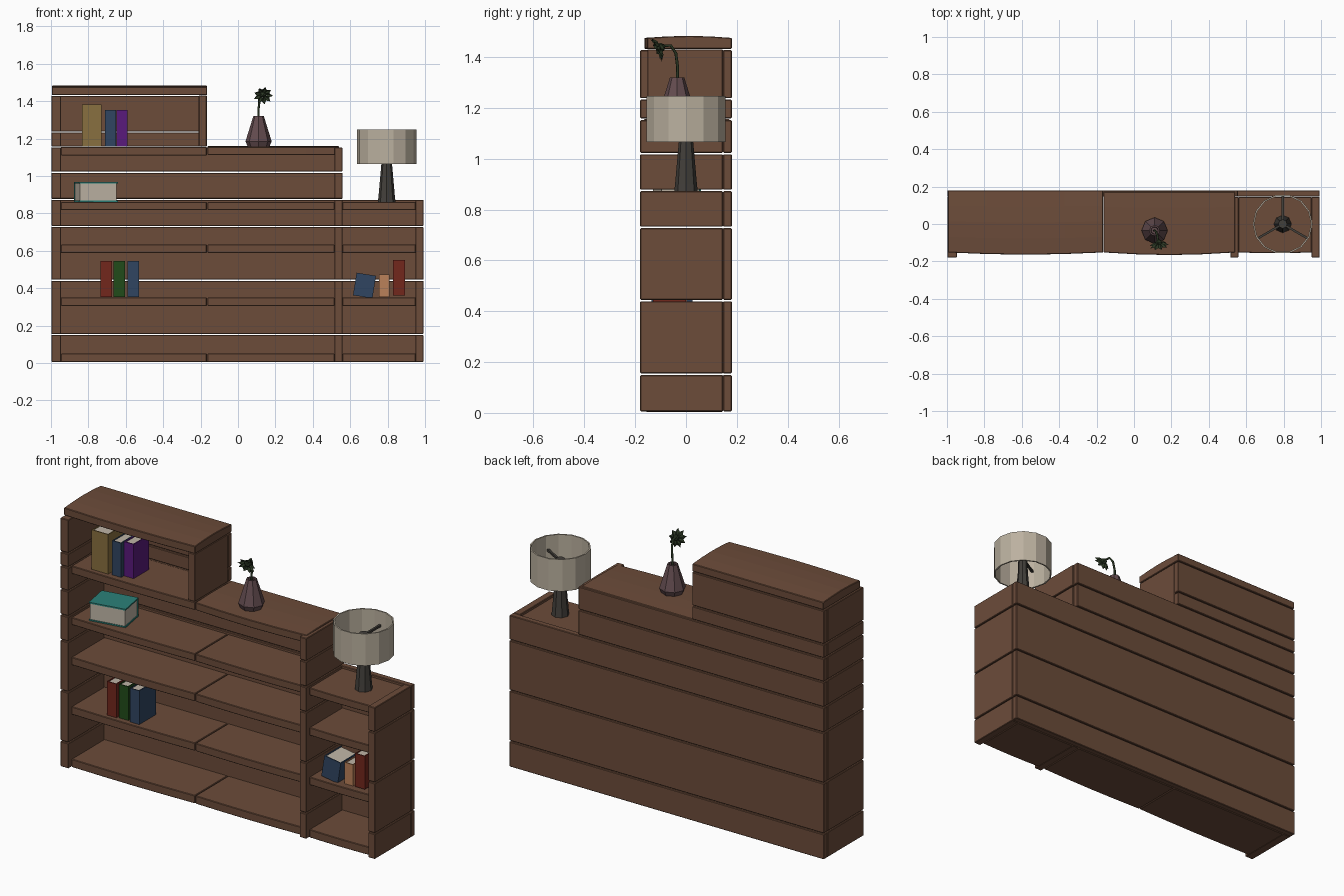
import bpy, bmesh
from math import sin, cos, pi, radians
from mathutils import Vector, Matrix

if "Cube" in bpy.data.objects:
    bpy.data.objects.remove(bpy.data.objects["Cube"])

def mat(name, r, g, b):
    m = bpy.data.materials.new(name)
    m.diffuse_color = (r, g, b, 1)
    m.use_nodes = True
    m.node_tree.nodes["Principled BSDF"].inputs["Base Color"].default_value = m.diffuse_color
    return m

WOOD = mat("wood", .15, .072, .042)
PAPER = mat("paper", .52, .46, .38)
SHADE = mat("shade_fabric", .5, .44, .35)
METAL = mat("dark_metal", .055, .05, .043)
VASE = mat("vase_clay", .125, .072, .078)
PLANT = mat("plant", .025, .04, .018)
RED = mat("red", .17, .02, .012)
GREEN = mat("green", .015, .07, .01)
BLUE = mat("blue", .03, .06, .12)
PURPLE = mat("purple", .1, .01, .2)
YELLOW = mat("yellow", .25, .16, .05)
ORANGE = mat("orange", .5, .22, .1)
TEAL = mat("teal", .025, .22, .19)

def finish(name, bm, *mats):
    bmesh.ops.recalc_face_normals(bm, faces=bm.faces)
    me = bpy.data.meshes.new(name)
    bm.to_mesh(me)
    bm.free()
    ob = bpy.data.objects.new(name, me)
    bpy.context.collection.objects.link(ob)
    for m in mats:
        me.materials.append(m)
    return ob

def add_box(bm, lo, hi, index=0):
    lo, hi = Vector(lo), Vector(hi)
    m = Matrix.Translation((lo + hi) / 2) @ Matrix.Diagonal((*(hi - lo), 1))
    vs = bmesh.ops.create_cube(bm, size=1, matrix=m)["verts"]
    for f in {f for v in vs for f in v.link_faces}:
        f.material_index = index

def board(name, x0, x1, y0, y1, z0, z1, bow=0, crown=0):
    """Timber board; bow pushes the front edge out, crown lifts the top middle."""
    bm = bmesh.new()
    add_box(bm, (x0, y0, z0), (x1, y1, z1))
    if bow or crown:
        for axis in (0, 1):
            es = [e for e in bm.edges if abs((e.verts[0].co - e.verts[1].co)[axis]) > .01]
            bmesh.ops.subdivide_edges(bm, edges=es, cuts=3, use_grid_fill=True)
        for v in bm.verts:
            u = (v.co.x - x0) / (x1 - x0)
            w = (v.co.y - y0) / (y1 - y0)
            if v.co.z > (z0 + z1) / 2:
                v.co.z += crown * sin(pi * w)
            v.co.y -= bow * sin(pi * u) * (1 - w)
    ob = finish(name, bm, WOOD)
    b = ob.modifiers.new("edge", "BEVEL")
    b.width, b.segments, b.limit_method = .003, 1, "ANGLE"
    return ob

# ---- stepped case: stacked planks for sides and back ----
BREAKS = [.003, .152, .442, .73, .875, 1.02, 1.155, 1.235, 1.43]
GAP = .003
def spans(top):
    return [(a + GAP, b - GAP) for a, b in zip(BREAKS, BREAKS[1:]) if b <= top + .001]

FRONT, INNER, BACK = -.18, .145, .18
for part, x0, x1, top in (("left_side", -.998, -.947, 1.43),
                          ("divider", .515, .558, 1.155),
                          ("right_side", .95, .992, .875)):
    for z0, z1 in spans(top):
        board(part + "_plank", x0, x1, FRONT, INNER, z0, z1)
for z0, z1 in spans(1.43):
    right = .992 if z1 < .88 else .555 if z1 < 1.16 else -.165
    board("back_plank", -.998, right, INNER + .001, BACK, z0, z1)

# ---- shelves, floor and tops ----
SF = -.152
for z0, z1 in ((.004, .05), (.305, .35), (.588, .633), (.818, .86)):
    board("left_shelf", -.947, -.167, SF, INNER, z0, z1, bow=.006)
    board("middle_shelf", -.163, .515, SF, INNER, z0, z1, bow=.006)
    board("right_shelf", .558, .95, SF, INNER, z0, z1, bow=.004)
board("upper_floor", -.947, -.167, SF, INNER, 1.11, 1.155, bow=.006)
board("middle_top", -.163, .54, SF, .172, 1.112, 1.155, bow=.014, crown=.004)
board("upper_right_side", -.21, -.167, SF, INNER, 1.157, 1.43)
board("upper_top", -.995, -.165, SF, .18, 1.432, 1.475, bow=.012, crown=.008)

# ---- books: boards and spine around a page block ----
def book(name, x, y, z, w, d, h, colour, lean=0):
    t = .006
    bm = bmesh.new()
    add_box(bm, (0, 0, 0), (t, d, h))
    add_box(bm, (w - t, 0, 0), (w, d, h))
    add_box(bm, (t, 0, 0), (w - t, t, h))
    add_box(bm, (t, t, .004), (w - t, d - .004, h - .004), 1)
    ob = finish(name, bm, colour, PAPER)
    ob.location = (x, y, z)
    ob.rotation_euler.y = radians(lean)
    return ob

for x, y, z, w, d, h, c, lean in (
        (-.835, -.13, 1.157, .105, .15, .226, YELLOW, 0),
        (-.71, -.125, 1.157, .058, .14, .196, BLUE, 0),
        (-.65, -.10, 1.157, .06, .14, .196, PURPLE, 0),
        (-.735, -.135, .352, .06, .13, .193, RED, 0),
        (-.665, -.127, .352, .06, .13, .193, GREEN, 0),
        (-.59, -.135, .352, .06, .15, .193, BLUE, 0),
        (.615, -.125, .362, .105, .15, .122, BLUE, 9),
        (.755, -.117, .352, .055, .12, .122, ORANGE, 0),
        (.83, -.13, .36, .063, .13, .19, RED, 0)):
    book("book", x, y, z, w, d, h, c, lean)

# big book lying flat, spine to the back
bm = bmesh.new()
add_box(bm, (-.105, -.08, 0), (.105, .08, .007))
add_box(bm, (-.105, -.08, .098), (.105, .08, .106))
add_box(bm, (-.105, .073, .007), (.105, .08, .098))
add_box(bm, (-.1, -.076, .007), (.1, .073, .098), 1)
flat = finish("lying_book", bm, TEAL, PAPER)
flat.location = (-.76, -.038, .861)
flat.rotation_euler.z = radians(10)

# ---- turned parts ----
def lathe(name, profile, sides, loc, m, closed=False):
    bm = bmesh.new()
    rings = [[bm.verts.new((r * cos(2 * pi * i / sides), r * sin(2 * pi * i / sides), z))
              for i in range(sides)] for r, z in profile]
    pairs = list(zip(rings, rings[1:])) + ([(rings[-1], rings[0])] if closed else [])
    for a, b in pairs:
        for i in range(sides):
            j = (i + 1) % sides
            bm.faces.new((a[i], a[j], b[j], b[i]))
    if not closed:
        bm.faces.new(rings[0])
        bm.faces.new(rings[-1])
    ob = finish(name, bm, m)
    ob.location = loc
    return ob

# lamp: tapered foot, open drum shade, three spokes
LX = .795
lathe("lamp_foot", [(.047, .861), (.043, .9), (.028, 1.07), (.024, 1.18)], 8, (LX, 0, 0), METAL)
lathe("lamp_shade", [(.16, 1.065), (.16, 1.247), (.152, 1.247), (.152, 1.065)], 14,
      (LX, 0, 0), SHADE, closed=True)
for k in range(3):
    bm = bmesh.new()
    add_box(bm, (0, -.006, -.006), (.153, .006, .006))
    spoke = finish("lamp_spoke", bm, METAL)
    spoke.location = (LX, 0, 1.165)
    spoke.rotation_euler.z = radians(90 + 120 * k)

# vase
VX, VY = .11, -.035
lathe("vase", [(.058, 1.157), (.07, 1.185), (.045, 1.265), (.028, 1.32), (.02, 1.32), (.018, 1.29)],
      8, (VX, VY, 0), VASE)

# curved stem
cu = bpy.data.curves.new("stem", "CURVE")
cu.dimensions = "3D"
cu.bevel_depth, cu.bevel_resolution, cu.use_fill_caps = .006, 1, True
pts = [(.108, -.035, 1.29), (.11, -.033, 1.36), (.117, -.04, 1.415),
       (.124, -.06, 1.445), (.13, -.098, 1.445)]
sp = cu.splines.new("POLY")
sp.points.add(len(pts) - 1)
for p, co in zip(sp.points, pts):
    p.co = (*co, 1)
cu.materials.append(PLANT)
bpy.context.collection.objects.link(bpy.data.objects.new("stem", cu))

# flower head: folded diamond petals around a small core
bm = bmesh.new()
bmesh.ops.create_icosphere(bm, subdivisions=1, radius=.02)
for k in range(9):
    rot = Matrix.Rotation(2 * pi * k / 9, 4, "Z")
    root, l, tip, r, keel = [bm.verts.new(rot @ Vector(c)) for c in (
        (.008, 0, 0), (.03, .014, .014), (.052, 0, .02), (.03, -.014, .014), (.03, 0, .002))]
    for f in ((root, keel, l), (keel, tip, l), (root, r, keel), (keel, r, tip)):
        bm.faces.new(f)
flower = finish("flower_head", bm, PLANT)
flower.location = (.133, -.1, 1.437)
flower.rotation_euler = Vector((.1, -.85, -.4)).to_track_quat("Z", "Y").to_euler()
